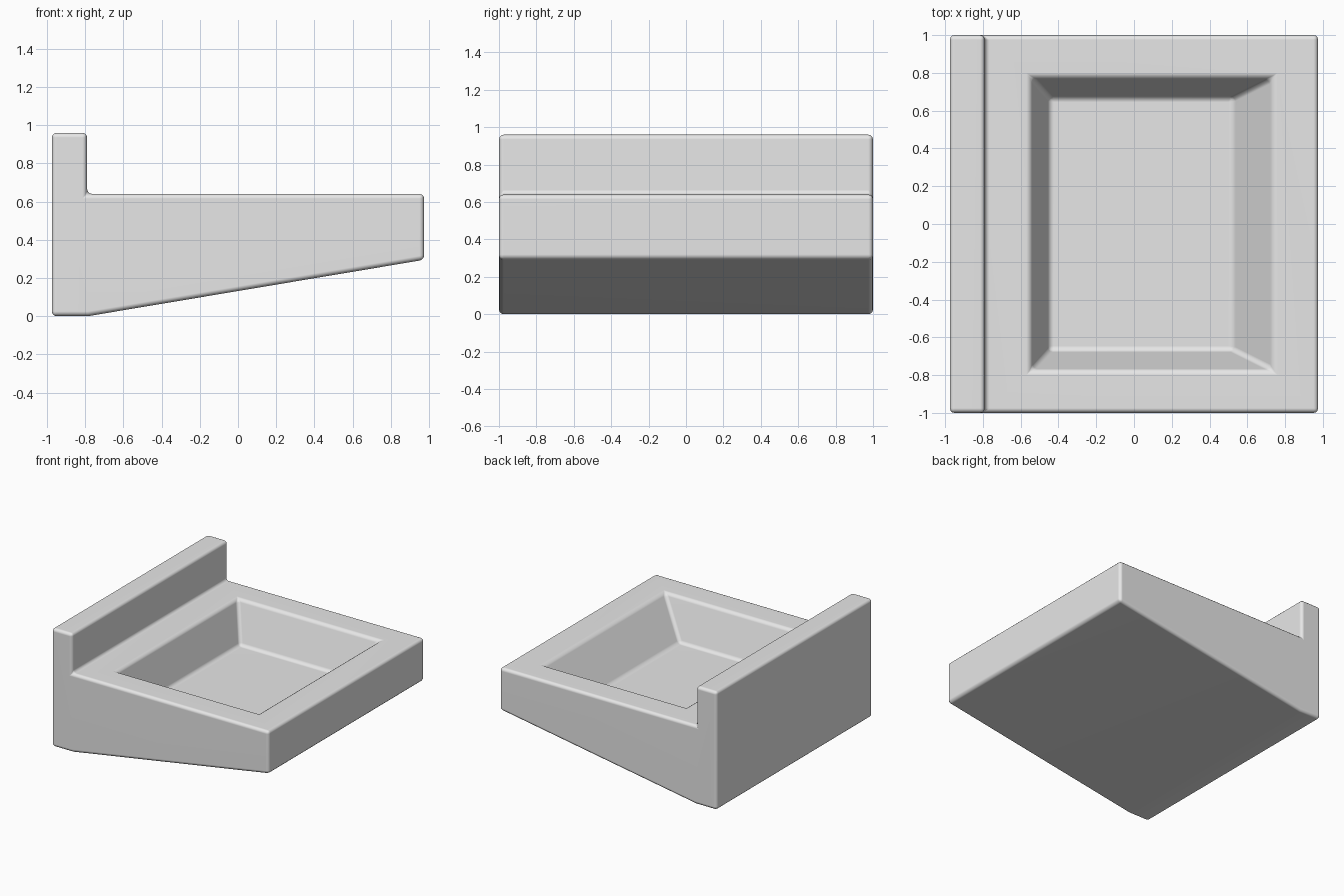
import bpy, bmesh, math

cube = bpy.data.objects.get("Cube")
if cube:
    bpy.data.objects.remove(cube, do_unlink=True)

# Single plain colour
grey = bpy.data.materials.new("light_grey")
grey.use_nodes = True
colour = (0.8, 0.8, 0.8, 1)
grey.diffuse_color = colour
grey.node_tree.nodes["Principled BSDF"].inputs["Base Color"].default_value = colour

# Side profile (x, z): tall lip, flat deck, sloped underside
profile = [(-0.975, 0), (-0.785, 0), (0.975, 0.295), (0.975, 0.64),
           (-0.79, 0.64), (-0.79, 0.96), (-0.975, 0.96)]
bm = bmesh.new()
side = bm.faces.new([bm.verts.new((x, -1, z)) for x, z in profile])
swept = bmesh.ops.extrude_face_region(bm, geom=[side])["geom"]
bmesh.ops.translate(bm, vec=(0, 2, 0),
                    verts=[g for g in swept if isinstance(g, bmesh.types.BMVert)])
bmesh.ops.recalc_face_normals(bm, faces=bm.faces)


def inset_to(face, x_min, x_max, half_y, z):
    """Inset a face and move the new inner face onto a given rectangle."""
    mid = face.calc_center_median().x
    bmesh.ops.inset_individual(bm, faces=[face], thickness=0.05)
    for v in face.verts:
        v.co = (x_max if v.co.x > mid else x_min, math.copysign(half_y, v.co.y), z)


# Sloped-wall recess sunk into the deck
deck = next(f for f in bm.faces
            if f.normal.z > 0.9 and abs(f.calc_center_median().z - 0.64) < 0.01)
inset_to(deck, -0.545, 0.735, 0.775, 0.64)
inset_to(deck, -0.45, 0.525, 0.67, 0.32)

# Rounded edges
bm.normal_update()
corners = [e for e in bm.edges if e.calc_face_angle(0) > math.radians(30)]
bmesh.ops.bevel(bm, geom=corners, offset=0.025, offset_type='OFFSET', segments=3,
                profile=0.5, affect='EDGES', clamp_overlap=True)
bmesh.ops.recalc_face_normals(bm, faces=bm.faces)

mesh = bpy.data.meshes.new("recessed_tray")
bm.to_mesh(mesh)
bm.free()
mesh.materials.append(grey)
tray = bpy.data.objects.new("recessed_tray", mesh)
bpy.context.collection.objects.link(tray)

# Smooth edges while the broad faces stay flat
bpy.ops.object.select_all(action='DESELECT')
tray.select_set(True)
bpy.context.view_layer.objects.active = tray
bpy.ops.object.shade_smooth_by_angle(angle=math.radians(40))
weighted = tray.modifiers.new("flat_faces", 'WEIGHTED_NORMAL')
weighted.keep_sharp = True
